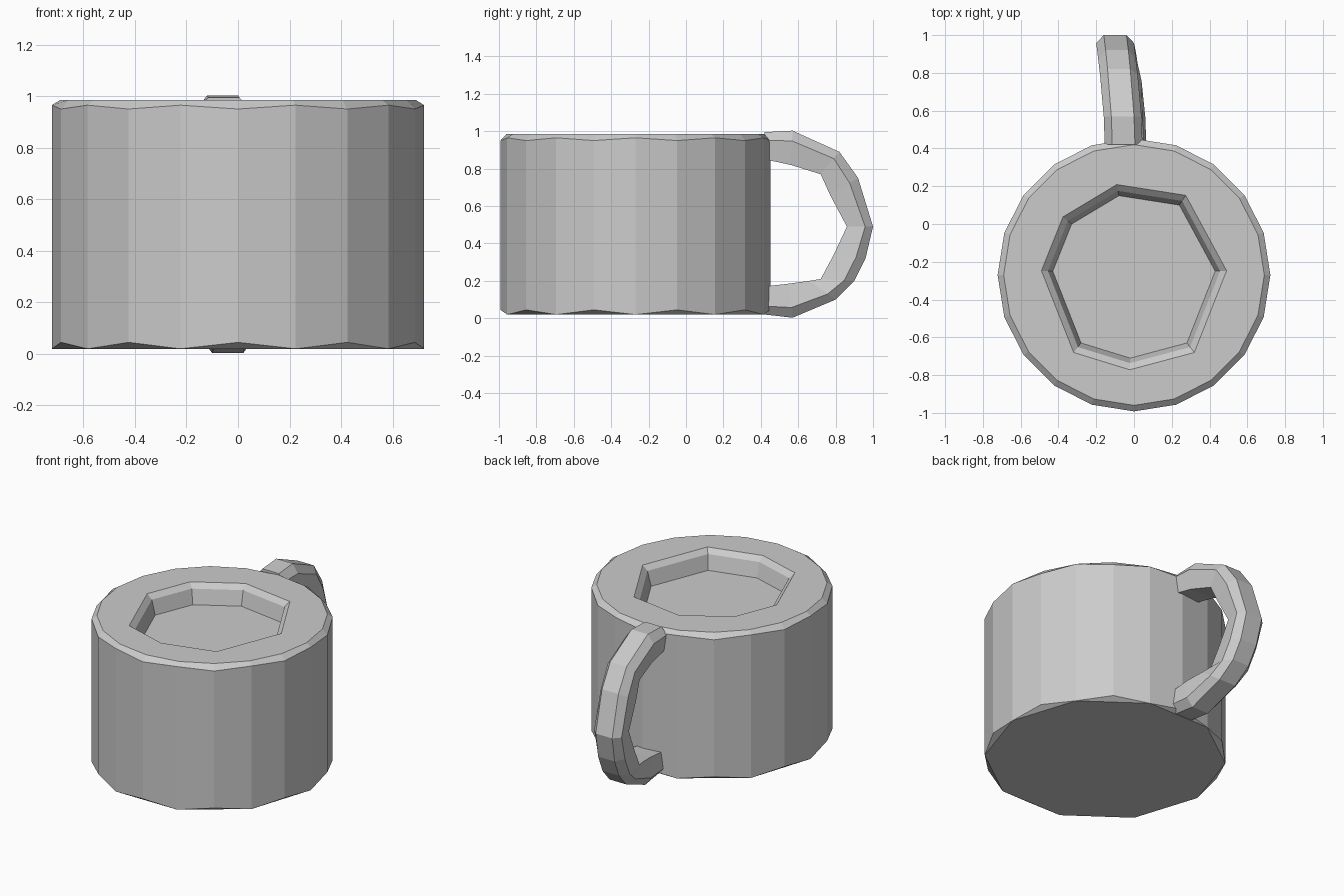
import bpy, bmesh
from math import cos, sin, tau

if "Cube" in bpy.data.objects:
    bpy.data.objects.remove(bpy.data.objects["Cube"])

SIDES = 20
CY = -0.27


def finish(bm, name):
    bmesh.ops.recalc_face_normals(bm, faces=bm.faces)
    mesh = bpy.data.meshes.new(name)
    bm.to_mesh(mesh)
    bm.free()
    obj = bpy.data.objects.new(name, mesh)
    bpy.context.collection.objects.link(obj)
    return obj


def skin(bm, a, b):
    n = len(a)
    for i in range(n):
        j = (i + 1) % n
        bm.faces.new((a[i], a[j], b[j], b[i]))


def loop_edges(bm, ring):
    return [bm.edges.get((ring[i - 1], ring[i])) for i in range(len(ring))]


# Mug body: faceted wall, chamfered rim and ten-sided underside
bm = bmesh.new()


def circle(radius, heights):
    return [bm.verts.new((radius * cos(tau * i / SIDES),
                          CY + radius * sin(tau * i / SIDES),
                          heights[i % 2])) for i in range(SIDES)]


base = circle(0.722, (0.02, 0.045))
shoulder = circle(0.722, (0.965, 0.95))
rim = circle(0.69, (0.985, 0.985))
skin(bm, base, shoulder)
skin(bm, shoulder, rim)
bm.faces.new(base[::2])
for i in range(0, SIDES, 2):
    bm.faces.new((base[i], base[i + 1], base[(i + 2) % SIDES]))

# Shallow uneven octagonal recess in the top
octagon = [(0.43, 0.02), (0.24, 0.37), (-0.08, 0.42), (-0.33, 0.27),
           (-0.43, 0.02), (-0.28, -0.36), (-0.02, -0.44), (0.28, -0.36)]
levels = [[bm.verts.new((x * s, CY + y * s, z)) for x, y in octagon]
          for s, z in ((1.14, 0.985), (1.06, 0.955), (1.0, 0.86))]
skin(bm, levels[0], levels[1])
skin(bm, levels[1], levels[2])
bm.faces.new(levels[2])
bmesh.ops.bridge_loops(bm, edges=loop_edges(bm, rim) + loop_edges(bm, levels[0]))
finish(bm, "mug_body")

# Handle stations: x centre, outer (y, z), inner (y, z)
stations = [
    (-0.055, 0.42, 0.995, 0.42, 0.85),
    (-0.06, 0.57, 1.003, 0.56, 0.82),
    (-0.08, 0.82, 0.89, 0.72, 0.77),
    (-0.09, 0.92, 0.75, 0.77, 0.66),
    (-0.10, 1.00, 0.49, 0.86, 0.49),
    (-0.09, 0.96, 0.32, 0.79, 0.34),
    (-0.08, 0.90, 0.20, 0.72, 0.21),
    (-0.06, 0.80, 0.10, 0.66, 0.20),
    (-0.04, 0.57, 0.003, 0.55, 0.185),
    (-0.035, 0.42, 0.02, 0.42, 0.17),
]
# Cross-section: half width and depth from the outer to the inner side
section = [(-0.06, 0), (0.06, 0), (0.10, 0.3), (0.085, 1),
           (-0.085, 1), (-0.10, 0.3)]

bm = bmesh.new()
rings = [[bm.verts.new((x + w, yo + (yi - yo) * t, zo + (zi - zo) * t))
          for w, t in section] for x, yo, zo, yi, zi in stations]
for a, b in zip(rings, rings[1:]):
    skin(bm, a, b)
bm.faces.new(rings[0])
bm.faces.new(rings[-1])
finish(bm, "mug_handle")
